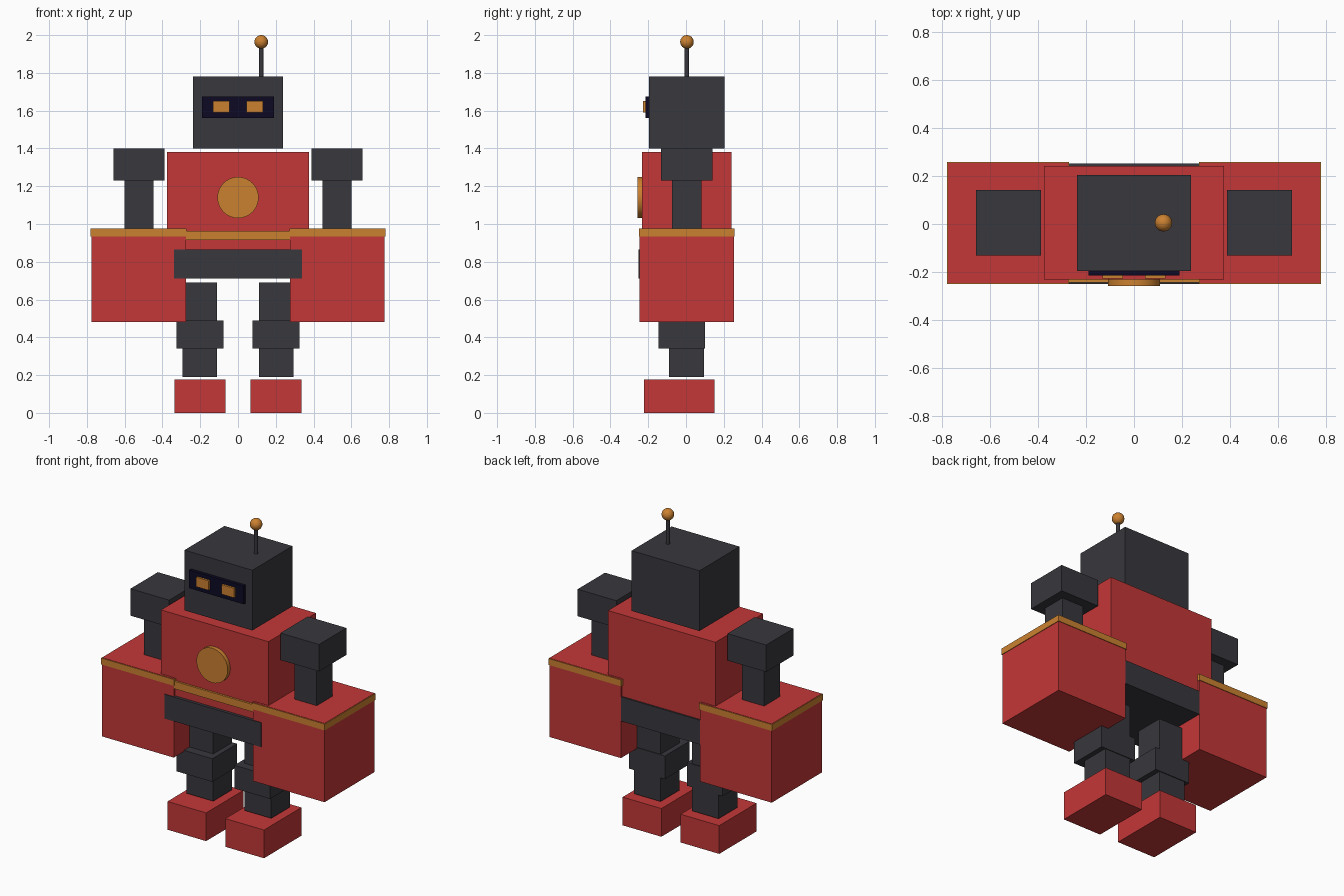
import bpy
from mathutils import Vector

cube = bpy.data.objects.get("Cube")
if cube:
    bpy.data.objects.remove(cube, do_unlink=True)


def material(name, r, g, b):
    mat = bpy.data.materials.new(name)
    mat.use_nodes = True
    mat.diffuse_color = (r, g, b, 1)
    mat.node_tree.nodes["Principled BSDF"].inputs["Base Color"].default_value = (r, g, b, 1)
    return mat


RED = material("red_armour", 0.55, 0.038, 0.038)
DARK = material("dark_grey_metal", 0.04, 0.038, 0.046)
ORANGE = material("orange_trim", 0.6, 0.22, 0.03)
NAVY = material("navy_visor", 0.004, 0.003, 0.018)


def finish(name, mat):
    obj = bpy.context.object
    obj.name = obj.data.name = name
    obj.data.materials.append(mat)
    return obj


def box(name, mat, x, y, z):
    """Box spanning the given (low, high) ranges."""
    low, high = Vector((x[0], y[0], z[0])), Vector((x[1], y[1], z[1]))
    bpy.ops.mesh.primitive_cube_add(size=1, location=(low + high) / 2)
    obj = finish(name, mat)
    size = high - low
    for vert in obj.data.vertices:
        vert.co *= size
    return obj


def pair(name, mat, x, y, z):
    """The same box on the left (+x) and right (-x)."""
    box("left_" + name, mat, x, y, z)
    box("right_" + name, mat, (-x[1], -x[0]), y, z)


# Head and face
box("head", DARK, (-0.237, 0.237), (-0.195, 0.204), (1.40, 1.78))
box("visor", NAVY, (-0.19, 0.19), (-0.215, -0.18), (1.56, 1.675))
pair("eye", ORANGE, (0.045, 0.132), (-0.228, -0.2), (1.59, 1.65))

# Antenna
bpy.ops.mesh.primitive_cylinder_add(vertices=16, radius=0.012, depth=0.2, location=(0.123, 0.005, 1.85))
finish("antenna_rod", DARK)
bpy.ops.object.shade_smooth_by_angle()
bpy.ops.mesh.primitive_uv_sphere_add(segments=24, ring_count=12, radius=0.036, location=(0.123, 0.005, 1.964))
finish("antenna_ball", ORANGE)
bpy.ops.object.shade_smooth()

# Torso, chest disc, belt and hips
box("torso", RED, (-0.375, 0.375), (-0.232, 0.242), (0.865, 1.38))
bpy.ops.mesh.primitive_cylinder_add(vertices=32, radius=0.109, depth=0.04,
                                    location=(0, -0.238, 1.14), rotation=(1.5708, 0, 0))
finish("chest_disc", ORANGE)
bpy.ops.object.shade_smooth_by_angle()
box("belt", ORANGE, (-0.3, 0.3), (-0.245, -0.2), (0.915, 0.962))
box("hips", DARK, (-0.338, 0.338), (-0.251, 0.252), (0.712, 0.865))

# Arms with oversized gauntlets
pair("shoulder", DARK, (0.388, 0.658), (-0.132, 0.141), (1.23, 1.40))
pair("arm", DARK, (0.447, 0.602), (-0.075, 0.081), (0.95, 1.24))
pair("gauntlet", RED, (0.276, 0.776), (-0.246, 0.254), (0.48, 0.977))
pair("gauntlet_trim", ORANGE, (0.272, 0.78), (-0.25, 0.258), (0.935, 0.975))

# Legs
pair("thigh", DARK, (0.11, 0.295), (-0.09, 0.096), (0.48, 0.69))
pair("knee", DARK, (0.077, 0.326), (-0.146, 0.101), (0.342, 0.488))
pair("shin", DARK, (0.11, 0.295), (-0.09, 0.096), (0.19, 0.345))
pair("boot", RED, (0.067, 0.337), (-0.222, 0.15), (0, 0.178))
